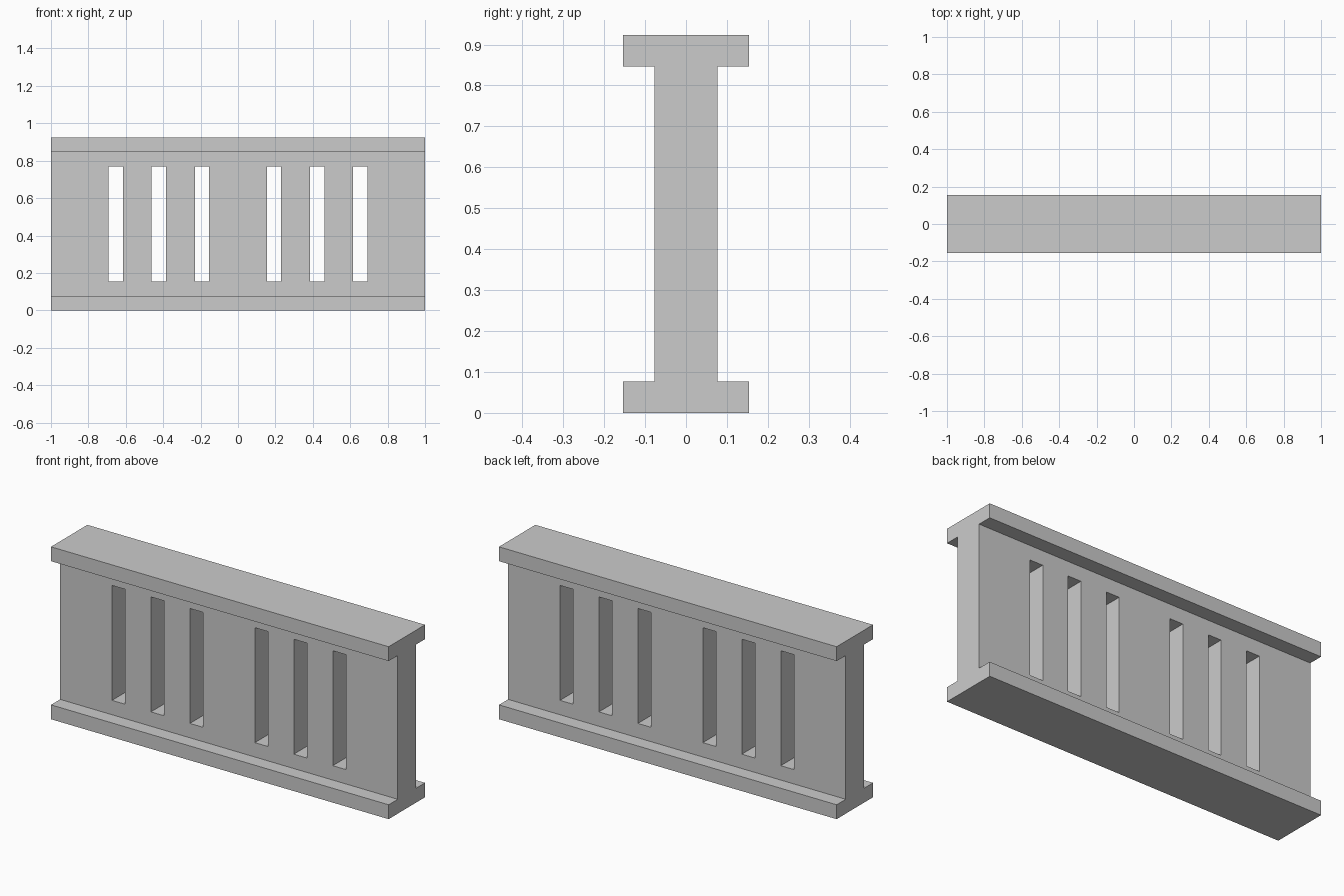
import bpy, bmesh
from mathutils import Matrix

if "Cube" in bpy.data.objects:
    bpy.data.objects.remove(bpy.data.objects["Cube"])

U = 1 / 13  # the whole model sits on a grid of this unit


def make_object(name, bm):
    bmesh.ops.recalc_face_normals(bm, faces=bm.faces[:])
    mesh = bpy.data.meshes.new(name)
    bm.to_mesh(mesh)
    bm.free()
    obj = bpy.data.objects.new(name, mesh)
    bpy.context.collection.objects.link(obj)
    return obj


# I-shaped profile (y, z), mirrored in y and extruded along x
half = [(2, 0), (2, 1), (1, 1), (1, 11), (2, 11), (2, 12)]
profile = half + [(-y, z) for y, z in reversed(half)]
bm = bmesh.new()
face = bm.faces.new([bm.verts.new((-1, y * U, z * U)) for y, z in profile])
ext = bmesh.ops.extrude_face_region(bm, geom=[face], use_keep_orig=True)
moved = [g for g in ext["geom"] if isinstance(g, bmesh.types.BMVert)]
bmesh.ops.translate(bm, verts=moved, vec=(2, 0, 0))
panel = make_object("slotted_panel", bm)

# Cutter with three tall slots on each side of the middle
bm = bmesh.new()
for side in (-1, 1):
    for x in (2.5, 5.5, 8.5):
        bmesh.ops.create_cube(bm, size=1, matrix=(
            Matrix.Translation((side * x * U, 0, 6 * U))
            @ Matrix.Diagonal((U, 6 * U, 8 * U, 1))))
cutter = make_object("slot_cutter", bm)
cutter.hide_render = True

# Cut the slots through the web, then drop the cutter
mod = panel.modifiers.new("slots", "BOOLEAN")
mod.object = cutter
mod.operation = "DIFFERENCE"
mod.solver = "EXACT"
bpy.context.view_layer.objects.active = panel
panel.select_set(True)
bpy.ops.object.modifier_apply(modifier=mod.name)
bpy.data.objects.remove(cutter)
